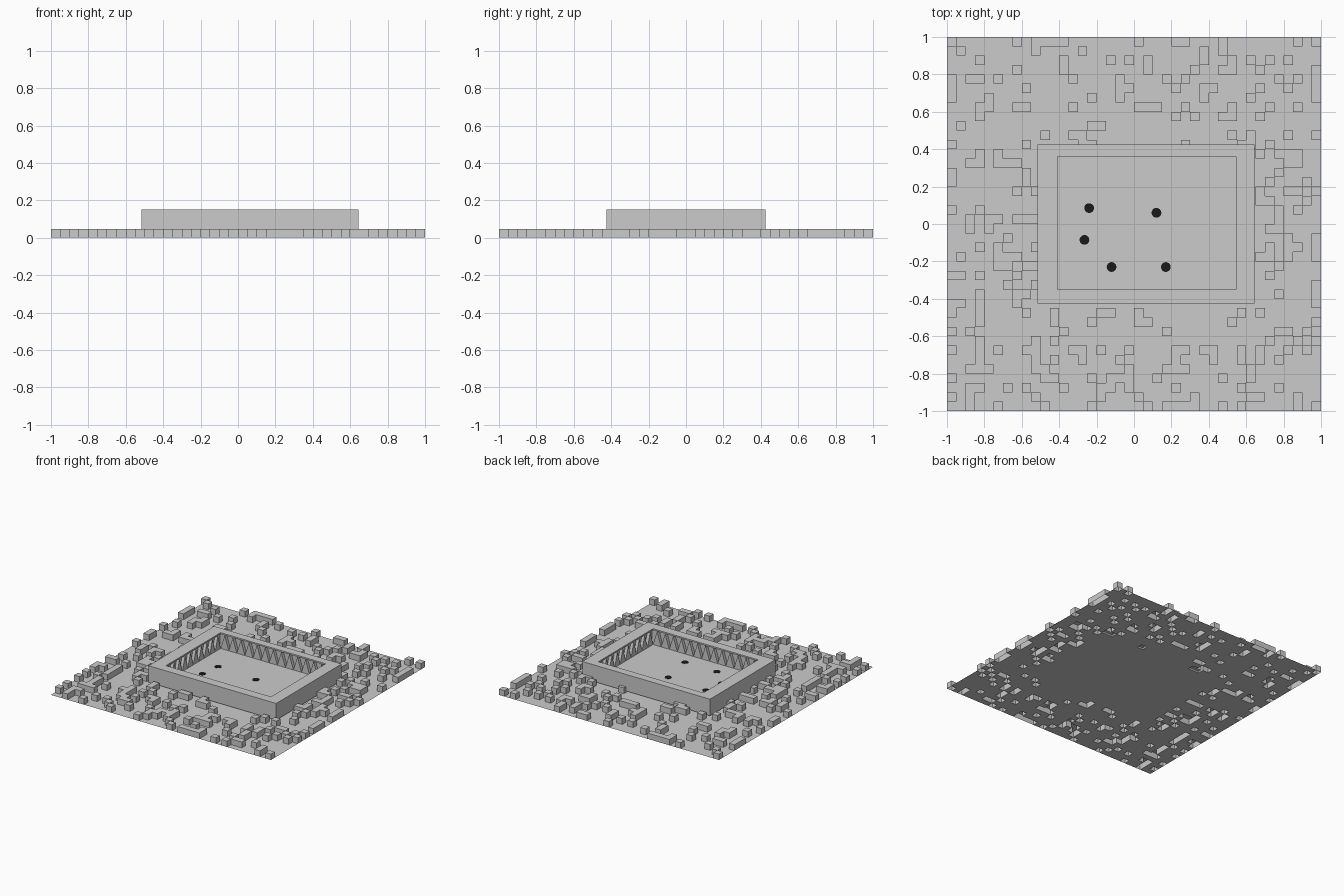
import bpy, bmesh, random
from mathutils import Vector

if "Cube" in bpy.data.objects:
    bpy.data.objects.remove(bpy.data.objects["Cube"])

random.seed(7)


def finish(bm, name):
    me = bpy.data.meshes.new(name)
    bmesh.ops.recalc_face_normals(bm, faces=bm.faces)
    bm.to_mesh(me)
    bm.free()
    ob = bpy.data.objects.new(name, me)
    bpy.context.collection.objects.link(ob)
    return ob


# City ground: 40 x 40 sheet with random cells pushed up as hollow blocks
N, CELL, BLOCK_H, DENSITY = 40, 0.05, 0.048, 0.22
OUT = (-0.515, 0.645, -0.425, 0.425)
raised = set()
for i in range(N):
    for j in range(N):
        x, y = -1 + (i + 0.5) * CELL, -1 + (j + 0.5) * CELL
        under = OUT[0] < x < OUT[1] and OUT[2] < y < OUT[3]
        if not under and random.random() < DENSITY:
            raised.add((i, j))
raised |= {(0, 39), (39, 39), (39, 0)}

bm = bmesh.new()
cache = {}


def vert(i, j, up):
    key = (i, j, up)
    if key not in cache:
        cache[key] = bm.verts.new((-1 + i * CELL, -1 + j * CELL, BLOCK_H if up else 0))
    return cache[key]


for i in range(N):
    for j in range(N):
        up = (i, j) in raised
        ring = [(i, j), (i + 1, j), (i + 1, j + 1), (i, j + 1)]
        bm.faces.new([vert(a, b, up) for a, b in ring])
        if up:
            sides = [(i, j - 1), (i + 1, j), (i, j + 1), (i - 1, j)]
            for k, other in enumerate(sides):
                if other not in raised:
                    p, q = ring[k], ring[(k + 1) % 4]
                    bm.faces.new([vert(*p, False), vert(*q, False), vert(*q, True), vert(*p, True)])
finish(bm, "city_blocks")

# Arena: open tray with an overhanging rim and recessed inner walls
X0, X1, Y0, Y1 = -0.41, 0.545, -0.35, 0.36
FLOOR, LIP, TOP, BASE, REC = 0.02, 0.138, 0.15, 0.013, 0.025
IN = (X0, X1, Y0, Y1)
DEEP = (X0 - REC, X1 + REC, Y0 - REC, Y1 + REC)
bm = bmesh.new()
rings = []
for (a, b, c, d), z in [(OUT, BASE), (OUT, TOP), (IN, TOP), (IN, LIP), (DEEP, LIP), (DEEP, FLOOR)]:
    rings.append([bm.verts.new(p) for p in ((a, c, z), (b, c, z), (b, d, z), (a, d, z))])
for lo, hi in zip(rings, rings[1:]):
    for k in range(4):
        m = (k + 1) % 4
        bm.faces.new([lo[k], lo[m], hi[m], hi[k]])
bm.faces.new(rings[0][::-1])
bm.faces.new(rings[-1])
finish(bm, "arena_tray")

# Row of pointed teeth standing against each inner wall
bm = bmesh.new()
corners = [Vector((X0, Y0, 0)), Vector((X1, Y0, 0)), Vector((X1, Y1, 0)), Vector((X0, Y1, 0))]
for k in range(4):
    p, q = corners[k], corners[(k + 1) % 4]
    span = q - p
    count = round(span.length / 0.073)
    step = span / count
    back = Vector((span.y, -span.x, 0)).normalized() * REC
    for n in range(count):
        s = p + step * n
        tri = [s + Vector((0, 0, FLOOR)), s + step + Vector((0, 0, FLOOR)), s + step / 2 + Vector((0, 0, LIP))]
        f = [bm.verts.new(v) for v in tri]
        r = [bm.verts.new(v + back) for v in tri]
        bm.faces.new(f)
        for a in range(3):
            b = (a + 1) % 3
            bm.faces.new([f[a], r[a], r[b], f[b]])
finish(bm, "wall_teeth")

# Black discs on the arena floor
black = bpy.data.materials.new("black")
black.diffuse_color = (0.01, 0.01, 0.01, 1)
black.use_nodes = True
black.node_tree.nodes["Principled BSDF"].inputs["Base Color"].default_value = black.diffuse_color
for n, (x, y) in enumerate([(-0.24, 0.085), (0.12, 0.06), (-0.265, -0.085), (-0.12, -0.23), (0.17, -0.23)]):
    bpy.ops.mesh.primitive_cylinder_add(vertices=32, radius=0.026, depth=0.012, location=(x, y, 0.017))
    disc = bpy.context.object
    disc.name = f"floor_disc_{n + 1}"
    disc.data.materials.append(black)
